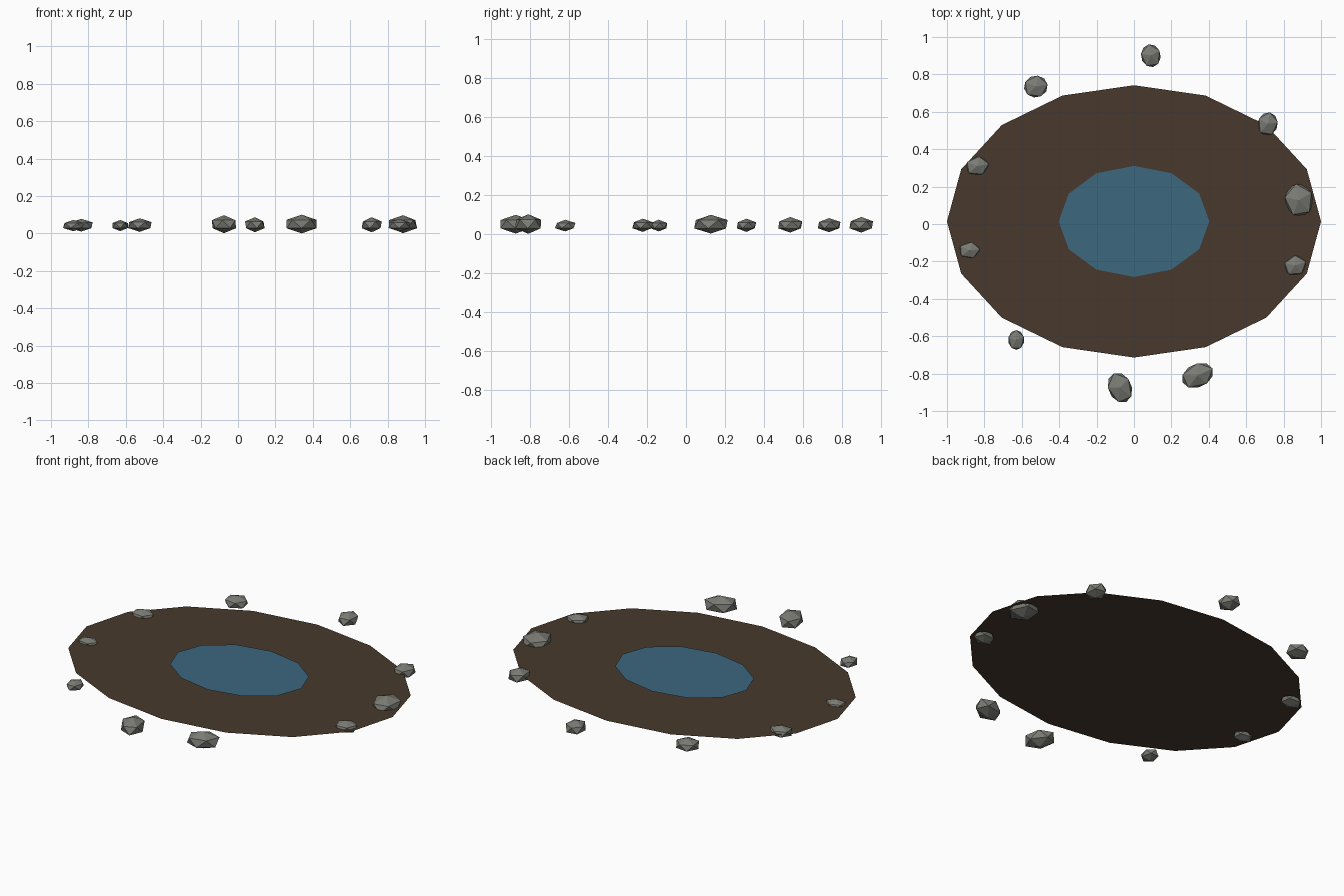
import bpy, math

if "Cube" in bpy.data.objects:
    bpy.data.objects.remove(bpy.data.objects["Cube"])


def material(name, rgb):
    m = bpy.data.materials.new(name)
    m.diffuse_color = (*rgb, 1)
    m.use_nodes = True
    m.node_tree.nodes["Principled BSDF"].inputs["Base Color"].default_value = m.diffuse_color
    return m


EARTH = material("earth", (0.065, 0.042, 0.026))
WATER = material("water", (0.045, 0.135, 0.21))
STONE = material("stone", (0.2, 0.2, 0.18))


def flat_disc(name, sides, rx, ry, z, mat):
    # single-sheet ellipse with one corner pointing along x
    bpy.ops.mesh.primitive_circle_add(vertices=sides, radius=1, fill_type='NGON',
                                      location=(0, 0.014, z))
    ob = bpy.context.object
    ob.name = name
    ob.scale = (rx, ry, 1)
    ob.data.materials.append(mat)
    return ob


def rock(name, x, y, long_r, short_r, angle, rz):
    # squashed 20-sided stone, long axis turned to the given angle
    bpy.ops.mesh.primitive_ico_sphere_add(subdivisions=1, radius=1,
                                          location=(x, y, 0.03 + 0.4 * rz))
    ob = bpy.context.object
    ob.name = name
    ob.scale = (long_r / 0.9, short_r / 0.9, rz)
    ob.rotation_euler.z = math.radians(angle)
    ob.data.materials.append(STONE)
    return ob


# Bank and water surface
flat_disc("bank", 16, 1.0, 0.728, 0.046, EARTH)
flat_disc("water", 12, 0.403, 0.297, 0.054, WATER)

# Ring of stones: x, y, long radius, short radius, angle, half height
stones = [
    (0.09, 0.90, 0.062, 0.053, 100, 0.040),
    (-0.525, 0.735, 0.064, 0.059, 10, 0.036),
    (0.715, 0.535, 0.063, 0.054, 80, 0.040),
    (-0.838, 0.31, 0.062, 0.050, 10, 0.034),
    (0.882, 0.128, 0.088, 0.076, 100, 0.048),
    (0.862, -0.222, 0.060, 0.053, 20, 0.034),
    (-0.88, -0.14, 0.056, 0.044, 5, 0.030),
    (-0.63, -0.62, 0.053, 0.043, 90, 0.030),
    (-0.075, -0.875, 0.084, 0.063, 113, 0.048),
    (0.34, -0.81, 0.089, 0.063, 25, 0.050),
]
for i, s in enumerate(stones, 1):
    rock(f"stone_{i}", *s)
